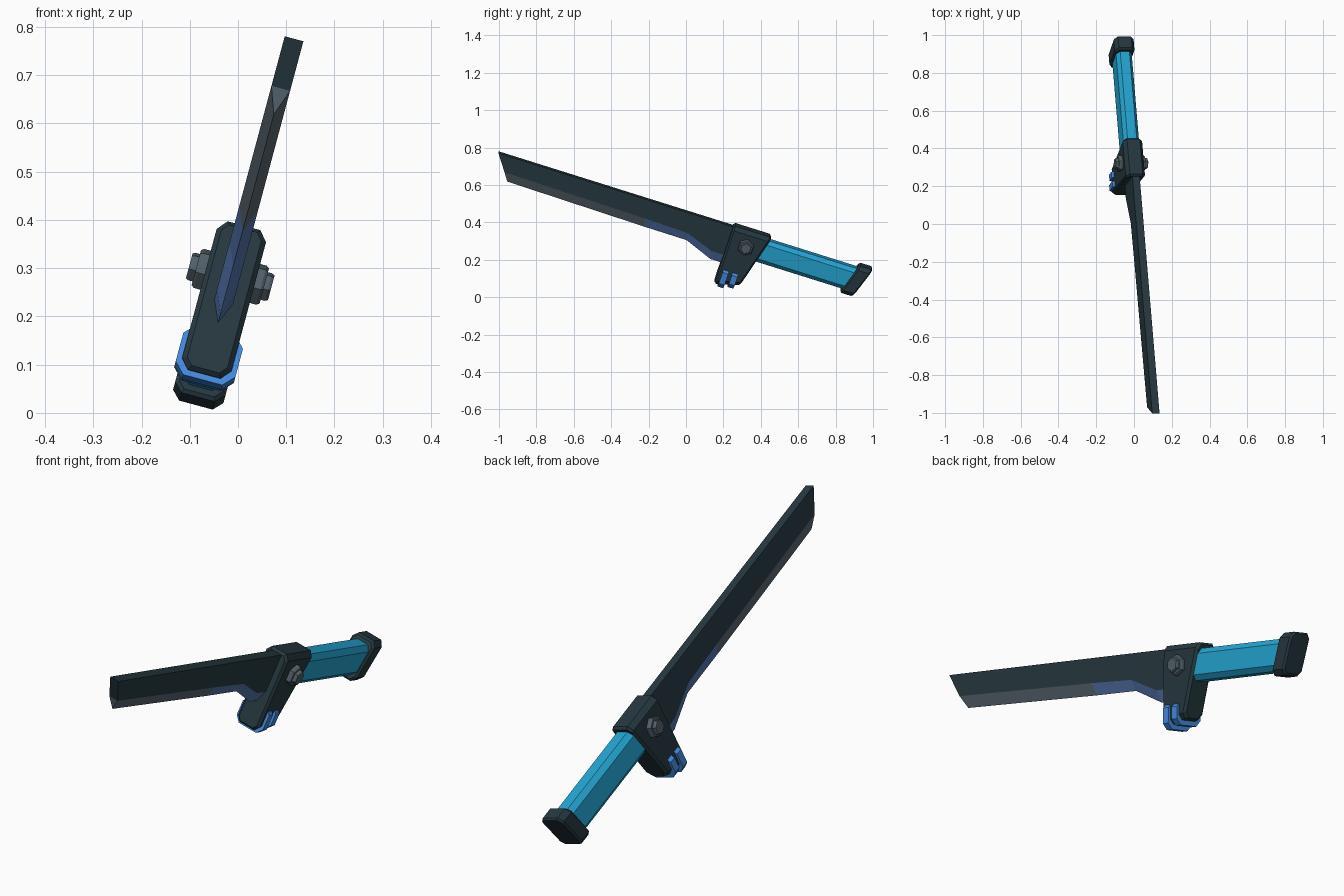
import bpy, bmesh, math
from mathutils import Matrix, Vector

cube = bpy.data.objects.get("Cube")
if cube:
    bpy.data.objects.remove(cube, do_unlink=True)


def material(name, rgb):
    lin = [((c / 255 + 0.055) / 1.055) ** 2.4 for c in rgb] + [1.0]
    m = bpy.data.materials.new(name)
    m.use_nodes = True
    m.diffuse_color = lin
    m.node_tree.nodes["Principled BSDF"].inputs["Base Color"].default_value = lin
    return m


DARK = material("dark slate", (38, 57, 64))
CYAN = material("cyan grip", (36, 166, 212))
BLUE = material("strap blue", (68, 140, 225))
STEEL = material("edge steel", (92, 107, 117))
TINT = material("edge blue", (87, 120, 178))
BOLT = material("bolt grey", (82, 97, 105))

# The knife is built level along y, then pitched and rolled into its pose
POSE = (Matrix.Translation((-0.016, 0.32, 0.282))
        @ Matrix.Rotation(math.radians(15), 4, "Y")
        @ Matrix.Rotation(math.radians(-18), 4, "X"))


def loft(name, rings, mats, bevel=0, rule=None):
    """Skin closed rings of points and cap both ends."""
    bm = bmesh.new()
    rows = [[bm.verts.new(p) for p in ring] for ring in rings]
    n = len(rows[0])
    for a, b in zip(rows, rows[1:]):
        for i in range(n):
            j = (i + 1) % n
            bm.faces.new((a[i], a[j], b[j], b[i]))
    bm.faces.new(rows[0])
    bm.faces.new(rows[-1])
    bmesh.ops.recalc_face_normals(bm, faces=bm.faces)
    if rule:
        for f in bm.faces:
            f.material_index = rule(f)
    me = bpy.data.meshes.new(name)
    bm.to_mesh(me)
    bm.free()
    for m in mats:
        me.materials.append(m)
    ob = bpy.data.objects.new(name, me)
    bpy.context.collection.objects.link(ob)
    ob.matrix_world = POSE
    if bevel:
        mod = ob.modifiers.new("edge_chamfer", "BEVEL")
        mod.width = bevel
        mod.segments = 1
        mod.limit_method = "ANGLE"
        mod.angle_limit = math.radians(62)
    return ob


def octagon(half, top, bottom, y_top, y_bottom, cx=0.018, cz=0.022):
    """Chamfered rectangle across the knife, leaning from y_top to y_bottom."""
    right = [(half - cx, top), (half, top - cz), (half, bottom + cz), (half - cx, bottom)]
    outline = right + [(-x, z) for x, z in reversed(right)]
    return [(x, y_bottom + (y_top - y_bottom) * (z - bottom) / (top - bottom), z)
            for x, z in outline]


# Blade: flat spine, flat sides, ground edge that drops into a heel
def section(y_top, y_bevel, y_edge, bevel, edge, t=0.02, top=0.077):
    return [(-t, y_top, top), (t, y_top, top), (t, y_bevel, bevel),
            (0, y_edge, edge), (-t, y_bevel, bevel)]


def blade_rule(face):
    c = face.calc_center_median()
    ground = face.normal.z < -0.15 and abs(face.normal.x) > 0.3
    if not ground:
        return 0
    return 1 if c.y < -0.56 else 2


tip = section(-1.416, -1.352, -1.321, -0.014, -0.063)
# The slanted end splits into a dark flat and a ground triangle
blade = loft("blade", [
    tip,
    section(-0.55, -0.56, -0.545, -0.025, -0.074),
    section(-0.315, -0.318, -0.309, -0.031, -0.075),
    section(-0.16, -0.165, -0.155, -0.086, -0.135),
    section(-0.07, -0.07, -0.07, -0.086, -0.135),
], [DARK, STEEL, TINT], rule=blade_rule)

bm = bmesh.new()
bm.from_mesh(blade.data)
bm.verts.ensure_lookup_table()
end = next(f for f in bm.faces if len(f.verts) == 5 and f.calc_center_median().y < -1)
bmesh.ops.connect_verts(bm, verts=[bm.verts[2], bm.verts[4]])
for f in bm.faces:
    if len(f.verts) == 3:
        f.material_index = 1
bm.to_mesh(blade.data)
bm.free()

# Guard block with slanted back
loft("guard", [octagon(0.053, 0.087, -0.25, -0.097, -0.097),
               octagon(0.053, 0.087, -0.215, 0.118, 0.036)], [DARK], bevel=0.01)

# Grip and pommel
loft("grip", [octagon(0.043, 0.063, -0.067, 0.09, 0.05),
              octagon(0.043, 0.063, -0.067, 0.64, 0.59)], [CYAN])
loft("pommel", [octagon(0.054, 0.084, -0.088, 0.61, 0.556),
                octagon(0.054, 0.084, -0.088, 0.686, 0.628)], [DARK], bevel=0.008)

# Two straps wrapped around the foot of the guard
for i, (y, bottom) in enumerate(((-0.06, -0.257), (-0.008, -0.243))):
    loft(f"strap_{i + 1}", [octagon(0.064, -0.145, bottom, y + s * 0.016, y + s * 0.016, 0.022, 0.024)
                            for s in (-1, 1)], [BLUE])


# Hex bolt through the guard
def hexagon(x, r):
    return [(x, r * math.sin(a * math.pi / 3), r * math.cos(a * math.pi / 3)) for a in range(6)]


for name, half, r in (("bolt_flange", 0.073, 0.044), ("bolt_head", 0.088, 0.031)):
    loft(name, [hexagon(-half, r * 0.9), hexagon(-half + 0.006, r),
                hexagon(half - 0.006, r), hexagon(half, r * 0.9)], [BOLT])
